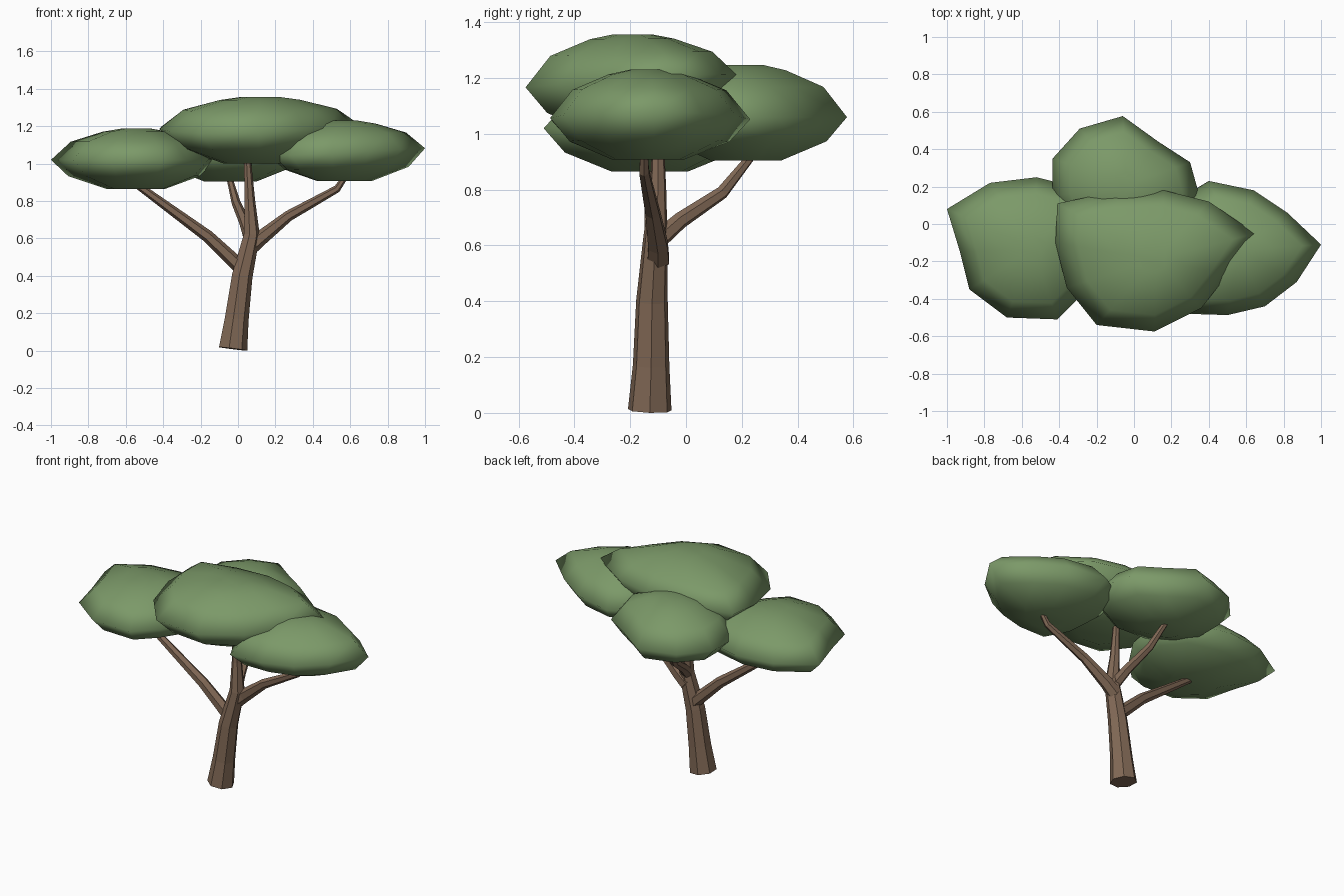
import bpy, bmesh, math
from mathutils import Vector


def material(name, rgb):
    m = bpy.data.materials.new(name)
    m.diffuse_color = (*rgb, 1)
    return m


LEAF = material("leaf green", (0.20, 0.32, 0.14))
BARK = material("bark brown", (0.22, 0.14, 0.092))


def loft(name, rings, mat, smooth):
    """Skin a stack of equal-length rings and cap both ends."""
    bm = bmesh.new()
    rows = [[bm.verts.new(p) for p in ring] for ring in rings]
    n = len(rows[0])
    for a, b in zip(rows, rows[1:]):
        for i in range(n):
            j = (i + 1) % n
            bm.faces.new((a[i], a[j], b[j], b[i]))
    bm.faces.new(rows[0][::-1])
    bm.faces.new(rows[-1])
    bmesh.ops.recalc_face_normals(bm, faces=bm.faces)
    for f in bm.faces:
        f.smooth = smooth
    me = bpy.data.meshes.new(name)
    bm.to_mesh(me)
    bm.free()
    me.materials.append(mat)
    ob = bpy.data.objects.new(name, me)
    bpy.context.collection.objects.link(ob)
    return ob


# Shared canopy profile: (height fraction, width fraction)
PROFILE = [(-1, 0.36), (-0.56, 0.80), (0, 1), (0.58, 0.77), (0.9, 0.40), (1, 0.18)]


def canopy(name, outline, centre, low, rim, high, tilt=(0, 0)):
    cx, cy = centre
    rings = []
    for t, s in PROFILE:
        ring = []
        for x, y in outline:
            dx, dy = (x - cx) * s, (y - cy) * s
            z = rim + t * ((high - rim) if t > 0 else (rim - low))
            z += (tilt[0] * dx + tilt[1] * dy) * (1 - abs(t))
            ring.append((cx + dx, cy + dy, z))
        rings.append(ring)
    loft(name, rings, LEAF, True)


def limb(name, path, sides=7):
    """Tapered faceted tube along points (x, y, z, radius)."""
    pts = [Vector(p[:3]) for p in path]
    rings = []
    for i, p in enumerate(pts):
        d = (pts[min(i + 1, len(pts) - 1)] - pts[max(i - 1, 0)]).normalized()
        u = Vector((0, 1, 0)).cross(d).normalized()
        v = d.cross(u)
        r = path[i][3]
        rings.append([p + r * (math.cos(a) * u + math.sin(a) * v)
                      for a in (math.tau * k / sides for k in range(sides))])
    loft(name, rings, BARK, False)


# Trunk and branches
limb("trunk", [(-0.03, -0.13, 0.01, 0.08), (-0.01, -0.125, 0.17, 0.067),
               (0.02, -0.122, 0.4, 0.058), (0.072, -0.11, 0.62, 0.045),
               (0.062, -0.10, 0.8, 0.03), (0.048, -0.10, 1.05, 0.018)])
limb("left_branch", [(0.02, -0.11, 0.44, 0.04), (-0.16, -0.12, 0.61, 0.033),
                     (-0.53, -0.13, 0.88, 0.02), (-0.58, -0.13, 0.93, 0.015)], 6)
limb("right_branch", [(0.06, -0.10, 0.55, 0.045), (0.12, -0.10, 0.60, 0.04),
                      (0.27, -0.12, 0.72, 0.029), (0.53, -0.15, 0.865, 0.02),
                      (0.58, -0.15, 0.94, 0.015)], 6)
limb("back_branch", [(0.06, -0.10, 0.62, 0.035), (0.035, -0.02, 0.69, 0.03),
                     (-0.01, 0.13, 0.79, 0.024), (-0.05, 0.25, 0.94, 0.015)], 6)

# Flat-topped foliage clumps
canopy("left_canopy",
       [(-1, 0.08), (-0.93, -0.15), (-0.88, -0.35), (-0.68, -0.5), (-0.41, -0.51),
        (-0.28, -0.38), (-0.16, -0.2), (-0.12, 0.02), (-0.25, 0.18), (-0.52, 0.25),
        (-0.77, 0.22)], (-0.54, -0.13), 0.865, 1.02, 1.187)
canopy("middle_canopy",
       [(0.65, -0.05), (0.4, 0.12), (0.16, 0.18), (-0.12, 0.17), (-0.41, 0.11),
        (-0.42, -0.1), (-0.36, -0.34), (-0.2, -0.54), (0.11, -0.575), (0.36, -0.45),
        (0.5, -0.27)], (0.12, -0.19), 1.0, 1.19, 1.357, (0.02, 0.06))
canopy("right_canopy",
       [(1, -0.11), (0.82, 0.06), (0.64, 0.18), (0.4, 0.23), (0.25, 0.14),
        (0.17, -0.05), (0.19, -0.3), (0.28, -0.48), (0.5, -0.487), (0.7, -0.44),
        (0.87, -0.31)], (0.56, -0.14), 0.908, 1.06, 1.23, (0.05, 0))
canopy("back_canopy",
       [(-0.06, 0.577), (0.13, 0.44), (0.3, 0.33), (0.35, 0.15), (0.28, -0.03),
        (0.1, -0.13), (-0.15, -0.12), (-0.36, 0.0), (-0.435, 0.15), (-0.435, 0.35),
        (-0.29, 0.51)], (-0.04, 0.21), 0.905, 1.06, 1.247)
